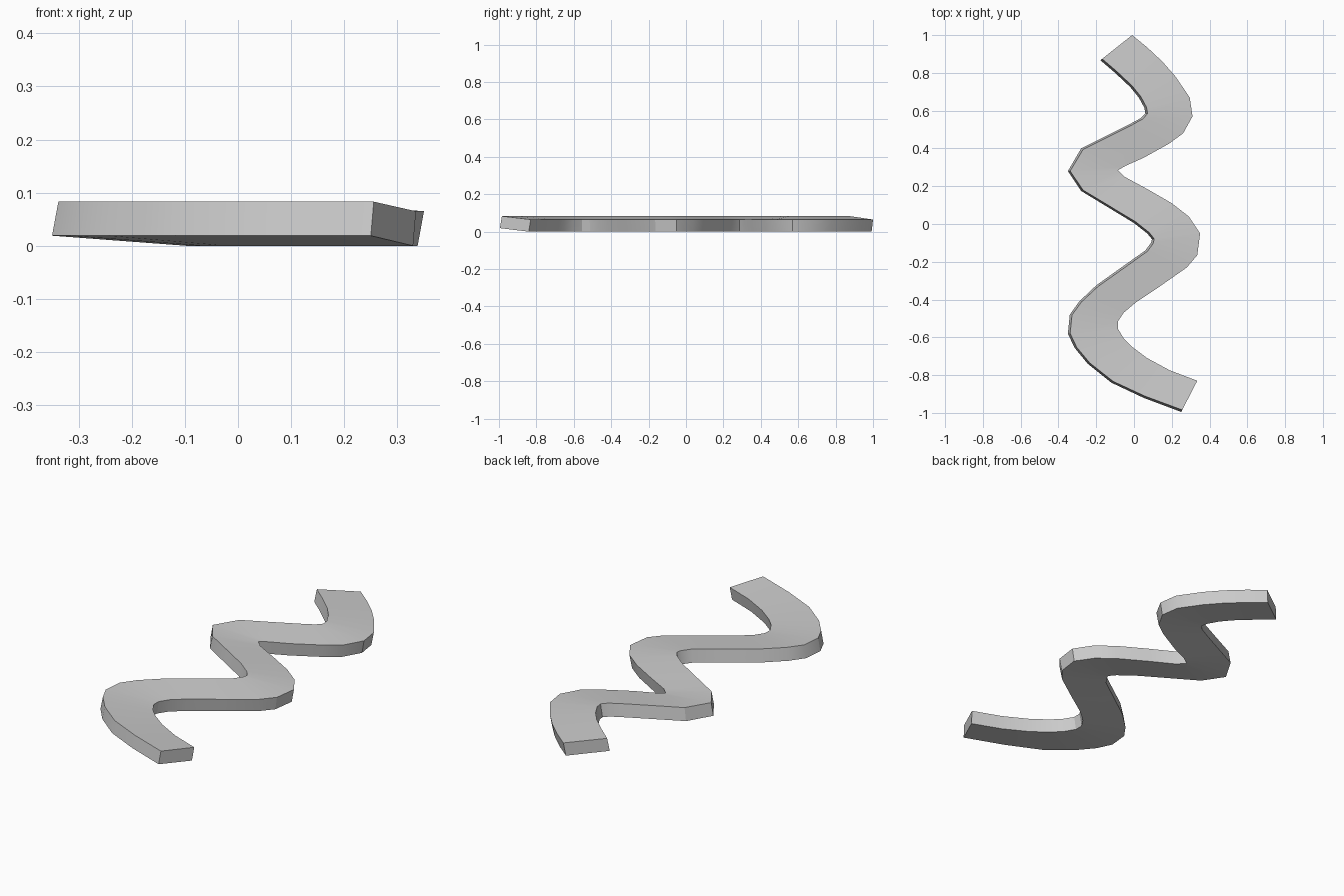
import bpy, bmesh
from mathutils import Vector

# Edge stations of the winding slab: upper right edge, lower left edge
stations = [
    (-.01, 1.0, -.178, .867), (.07, .935, -.10, .80), (.15, .86, -.02, .725),
    (.22, .78, .025, .67), (.295, .67, .055, .615), (.31, .57, .06, .585),
    (.26, .48, .035, .56), (.185, .425, -.03, .525), (.05, .35, -.16, .46),
    (-.045, .308, -.28, .40), (-.085, .285, -.35, .28), (-.05, .25, -.28, .175),
    (.07, .185, -.14, .09), (.20, .11, 0, .005), (.29, .04, .07, -.05),
    (.35, -.05, .095, -.08), (.335, -.165, .09, -.10), (.28, -.23, .06, -.14),
    (.13, -.335, -.06, -.225), (.01, -.415, -.20, -.325), (-.055, -.47, -.29, -.41),
    (-.085, -.515, -.34, -.48), (-.085, -.555, -.35, -.58), (-.055, -.605, -.315, -.655),
    (-.01, -.65, -.245, -.74), (.07, -.71, -.12, -.84), (.19, -.775, .05, -.92),
    (.335, -.83, .25, -.995)]
LEAN = 0.012   # sideways lean of the side walls

# Sweep a slightly rolled rectangular section along the stations
bm = bmesh.new()
rings = []
for rx, ry, lx, ly in stations:
    r, l = Vector((rx, ry, 0)), Vector((lx, ly, 0))
    d = (r - l).normalized() * LEAN
    corners = ((r, .065), (l + d, .083), (l, .019), (r - d, 0))
    rings.append([bm.verts.new((p.x, p.y, z)) for p, z in corners])
for a, b in zip(rings, rings[1:]):
    for i in range(4):
        j = (i + 1) % 4
        bm.faces.new((a[i], a[j], b[j], b[i]))
bm.faces.new(rings[0])
bm.faces.new(rings[-1])
bmesh.ops.recalc_face_normals(bm, faces=bm.faces)

mesh = bpy.data.meshes.new("winding_path")
bm.to_mesh(mesh)
bm.free()
path = bpy.data.objects.new("winding_path", mesh)
bpy.context.collection.objects.link(path)

# Smooth bends, crisp slab edges
bpy.context.view_layer.objects.active = path
path.select_set(True)
bpy.ops.object.shade_smooth_by_angle()
